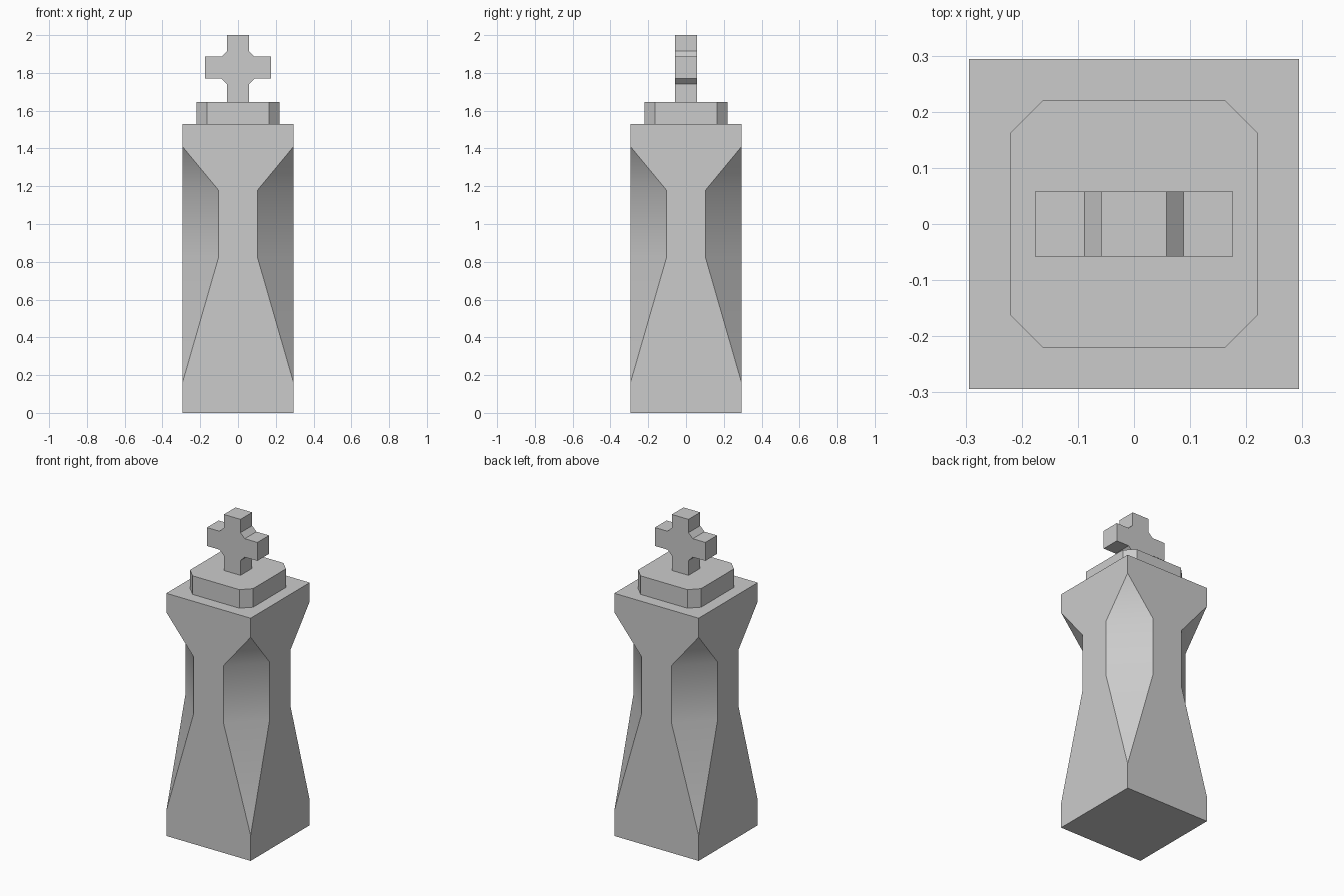
import bpy, bmesh, math
from mathutils import Matrix, Vector

if "Cube" in bpy.data.objects:
    bpy.data.objects.remove(bpy.data.objects["Cube"], do_unlink=True)

# Single plain grey material
GREY = (0.6, 0.6, 0.6, 1.0)
grey = bpy.data.materials.new("plain_grey")
grey.use_nodes = True
grey.diffuse_color = GREY
grey.node_tree.nodes["Principled BSDF"].inputs["Base Color"].default_value = GREY


def finish(name, bm, smooth_angle=None):
    bmesh.ops.remove_doubles(bm, verts=bm.verts[:], dist=0.0001)
    bmesh.ops.recalc_face_normals(bm, faces=bm.faces[:])
    mesh = bpy.data.meshes.new(name)
    bm.to_mesh(mesh)
    bm.free()
    mesh.materials.append(grey)
    obj = bpy.data.objects.new(name, mesh)
    bpy.context.collection.objects.link(obj)
    if smooth_angle:
        mesh.shade_smooth()
        mesh.set_sharp_from_angle(angle=math.radians(smooth_angle))
    return obj


def add_face(bm, points):
    return bm.faces.new([bm.verts.new(p) for p in points])


def prism(name, outline, offset):
    """Extrude a flat outline along an offset vector."""
    bm = bmesh.new()
    face = add_face(bm, outline)
    ext = bmesh.ops.extrude_face_region(bm, geom=[face], use_keep_orig=True)
    verts = [g for g in ext["geom"] if isinstance(g, bmesh.types.BMVert)]
    bmesh.ops.translate(bm, verts=verts, vec=Vector(offset))
    return finish(name, bm)


# Body: square column with its four corners carved away at the waist
HALF, WAIST, TOP = 0.294, 0.104, 1.53
CUT_LOW, WAIST_LOW, WAIST_HIGH, CUT_HIGH = 0.16, 0.82, 1.18, 1.41
edge = [(HALF, 0), (HALF, CUT_LOW), (WAIST, WAIST_LOW),
        (WAIST, WAIST_HIGH), (HALF, CUT_HIGH), (HALF, TOP)]
side = [(x, -HALF, z) for x, z in edge]
side += [(-x, -HALF, z) for x, z in reversed(edge)]

low, high = (HALF, -HALF, CUT_LOW), (HALF, -HALF, CUT_HIGH)
a, b = (WAIST, -HALF, WAIST_LOW), (HALF, -WAIST, WAIST_LOW)
c, d = (HALF, -WAIST, WAIST_HIGH), (WAIST, -HALF, WAIST_HIGH)
quarter = [side, [low, b, a], [a, b, c, d], [d, c, high]]

bm = bmesh.new()
for i in range(4):
    turn = Matrix.Rotation(i * math.pi / 2, 3, "Z")
    for points in quarter:
        add_face(bm, [turn @ Vector(p) for p in points])
for z in (0, TOP):
    add_face(bm, [(sx * HALF, sy * HALF, z)
                  for sx, sy in ((-1, -1), (1, -1), (1, 1), (-1, 1))])
finish("body", bm, smooth_angle=38)

# Collar: square plate with clipped corners
R, CLIP = 0.22, 0.163
collar = []
for i in range(4):
    turn = Matrix.Rotation(i * math.pi / 2, 3, "Z")
    collar += [turn @ Vector(p) for p in ((R, -CLIP, TOP), (R, CLIP, TOP))]
prism("collar", collar, (0, 0, 0.117))

# Cross finial: clipped inner corners, shorter at the sides than up and down
ARM, REACH, INNER, MID = 0.058, 0.176, 0.088, 1.828
BASE = 1.647
right = [(ARM, BASE), (ARM, MID - INNER), (INNER, MID - ARM), (REACH, MID - ARM),
         (REACH, MID + ARM), (INNER, MID + ARM), (ARM, MID + INNER), (ARM, 2.0)]
outline = [(x, -ARM, z) for x, z in right]
outline += [(-x, -ARM, z) for x, z in reversed(right)]
prism("cross_finial", outline, (0, 2 * ARM, 0))
